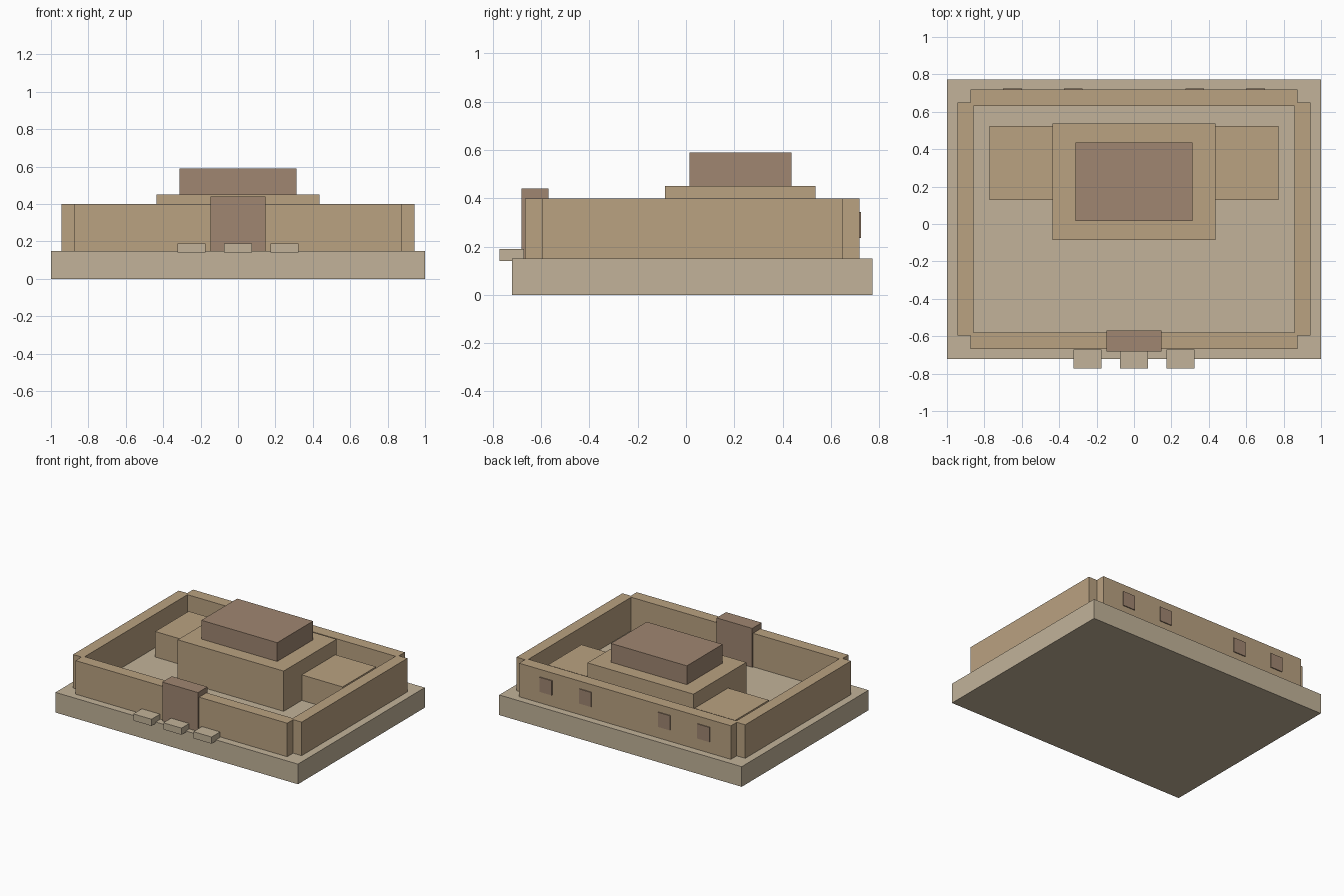
import bpy

if "Cube" in bpy.data.objects:
    bpy.data.objects.remove(bpy.data.objects["Cube"])


def material(name, rgb):
    m = bpy.data.materials.new(name)
    m.diffuse_color = (*rgb, 1)
    m.use_nodes = True
    m.node_tree.nodes["Principled BSDF"].inputs["Base Color"].default_value = m.diffuse_color
    return m


STONE = material("pale_stone", (0.54, 0.45, 0.32))
WALL = material("sand_wall", (0.49, 0.36, 0.22))
DARK = material("dark_wood", (0.35, 0.24, 0.165))


def box(name, x, y, z, mat):
    """Flat-sided box from (min, max) ranges on each axis."""
    bpy.ops.mesh.primitive_cube_add(size=1, location=[(a + b) / 2 for a, b in (x, y, z)])
    ob = bpy.context.object
    ob.name = name
    ob.scale = [b - a for a, b in (x, y, z)]
    bpy.ops.object.transform_apply(location=False, rotation=False, scale=True)
    ob.data.materials.append(mat)
    return ob


# Base platform
box("base_platform", (-1, 1), (-0.722, 0.772), (0, 0.15), STONE)

# Courtyard walls
wall_z = (0.15, 0.40)
box("front_wall", (-0.873, 0.873), (-0.667, -0.58), wall_z, WALL)
box("back_wall", (-0.873, 0.873), (0.63, 0.718), wall_z, WALL)
for side, s in (("left", -1), ("right", 1)):
    box(side + "_wall", sorted((s * 0.858, s * 0.943)), (-0.597, 0.649), wall_z, WALL)
    # Low wings beside the main hall
    box(side + "_wing", sorted((s * 0.435, s * 0.773)), (0.128, 0.523), (0.15, 0.34), WALL)
    # Back windows
    for i, cx in enumerate((0.325, 0.65)):
        box(f"{side}_window_{i + 1}", (s * cx - 0.05, s * cx + 0.05),
            (0.70, 0.725), (0.235, 0.344), DARK)

# Main hall and upper storey
box("main_hall", (-0.437, 0.437), (-0.086, 0.536), (0.15, 0.45), WALL)
box("upper_storey", (-0.313, 0.313), (0.015, 0.437), (0.45, 0.59), DARK)

# Gate and front steps
box("gate", (-0.147, 0.147), (-0.682, -0.57), (0.15, 0.44), DARK)
for i, cx in enumerate((-0.248, 0, 0.248)):
    box(f"front_step_{i + 1}", (cx - 0.075, cx + 0.075), (-0.772, -0.672), (0.14, 0.19), STONE)
